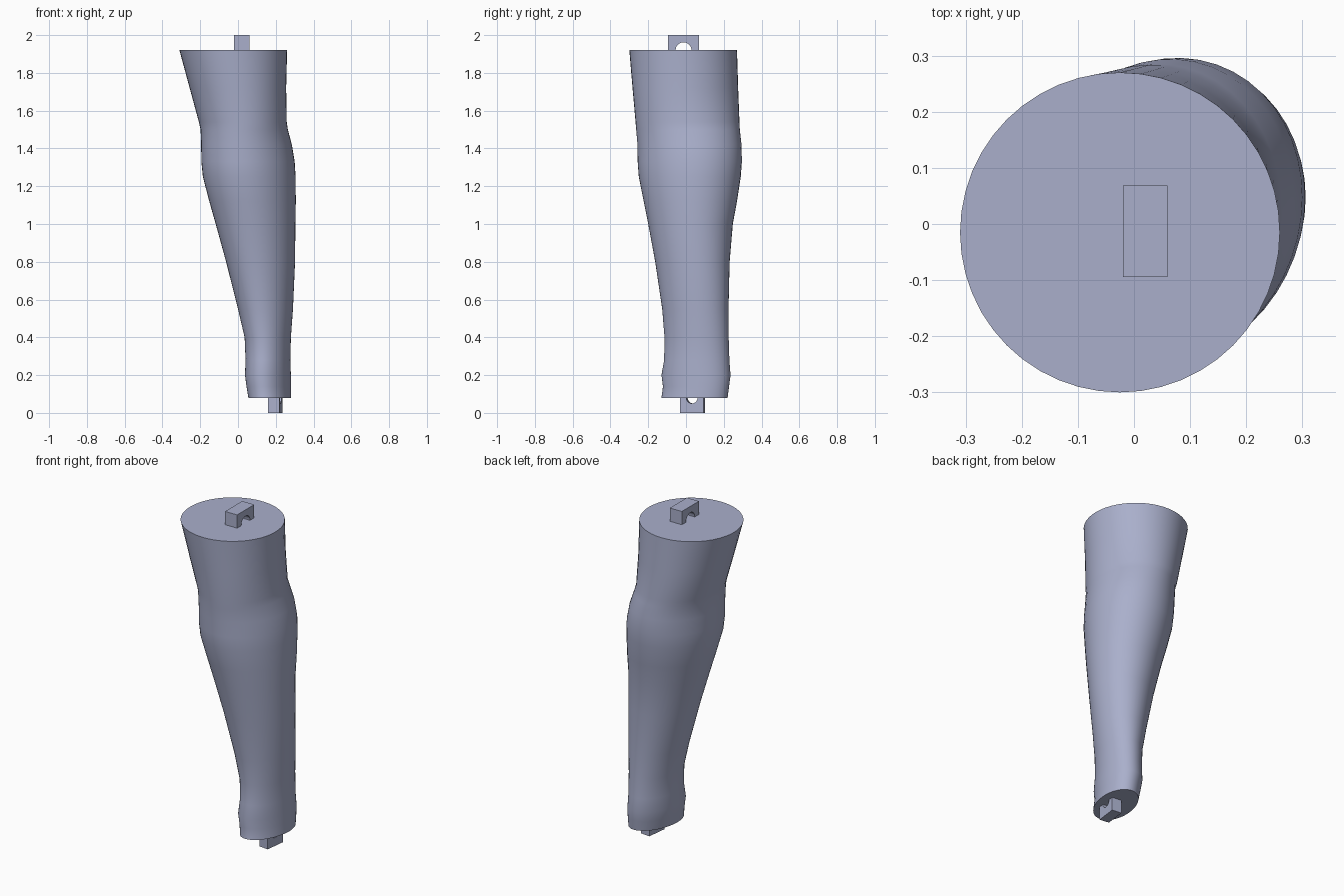
import bpy, bmesh, math
from mathutils import Matrix

if "Cube" in bpy.data.objects:
    bpy.data.objects.remove(bpy.data.objects["Cube"])

mat = bpy.data.materials.new("blue grey")
colour = (0.40, 0.43, 0.60, 1.0)
mat.diffuse_color = colour
mat.use_nodes = True
mat.node_tree.nodes["Principled BSDF"].inputs["Base Color"].default_value = colour


def finish(name, bm, smooth=False):
    bmesh.ops.recalc_face_normals(bm, faces=bm.faces)
    mesh = bpy.data.meshes.new(name)
    bm.to_mesh(mesh)
    bm.free()
    mesh.materials.append(mat)
    obj = bpy.data.objects.new(name, mesh)
    bpy.context.collection.objects.link(obj)
    if smooth:
        bpy.ops.object.select_all(action='DESELECT')
        obj.select_set(True)
        bpy.context.view_layer.objects.active = obj
        bpy.ops.object.shade_smooth_by_angle(angle=math.radians(35))
    return obj


# Leg cross-sections: height, x range, y range, skew of the oval
SECTIONS = [
    (0.08, 0.055, 0.28, -0.13, 0.22, 0.25),
    (0.14, 0.045, 0.28, -0.122, 0.228, 0.25),
    (0.20, 0.037, 0.28, -0.13, 0.236, 0.22),
    (0.28, 0.040, 0.277, -0.116, 0.230, 0.20),
    (0.40, 0.035, 0.280, -0.114, 0.226, 0.18),
    (0.55, 0.000, 0.291, -0.126, 0.225, 0.15),
    (0.80, -0.063, 0.302, -0.163, 0.231, 0.12),
    (1.00, -0.118, 0.304, -0.200, 0.248, 0.10),
    (1.12, -0.152, 0.306, -0.224, 0.270, 0.10),
    (1.25, -0.186, 0.305, -0.250, 0.290, 0.10),
    (1.33, -0.194, 0.300, -0.256, 0.296, 0.10),
    (1.42, -0.195, 0.285, -0.257, 0.294, 0.08),
    (1.50, -0.198, 0.264, -0.264, 0.285, 0.04),
    (1.54, -0.207, 0.258, -0.267, 0.283, 0.0),
    (1.72, -0.256, 0.255, -0.283, 0.276, 0.0),
    (1.92, -0.31, 0.26, -0.30, 0.27, 0.0),
]
SIDES = 48

bm = bmesh.new()
rings = []
for z, x0, x1, y0, y1, skew in SECTIONS:
    ring = []
    for i in range(SIDES):
        t = math.tau * i / SIDES
        x = (x0 + x1) / 2 + (x1 - x0) / 2 * math.cos(t)
        y = (y0 + y1) / 2 + (y1 - y0) / 2 * math.sin(t + skew)
        ring.append(bm.verts.new((x, y, z)))
    rings.append(ring)
for low, high in zip(rings, rings[1:]):
    for i in range(SIDES):
        j = (i + 1) % SIDES
        bm.faces.new((low[i], low[j], high[j], high[i]))
bm.faces.new(rings[0])
bm.faces.new(rings[-1])
finish("lower_leg", bm, smooth=True)


# Connector lug: a block with an arched hole running through it along x
def lug(name, centre, size, radius, up, turn=0.0):
    w, d, h = size
    profile = [(-d / 2, 0), (-d / 2, h), (d / 2, h), (d / 2, 0)]
    profile += [(radius * math.cos(math.pi * i / 16), radius * math.sin(math.pi * i / 16))
                for i in range(17)]
    bm = bmesh.new()
    face = bm.faces.new([bm.verts.new((-w / 2, y, z * up)) for y, z in profile])
    grown = bmesh.ops.extrude_face_region(bm, geom=[face])
    moved = [g for g in grown["geom"] if isinstance(g, bmesh.types.BMVert)]
    bmesh.ops.translate(bm, verts=moved, vec=(w, 0, 0))
    bm.transform(Matrix.Translation(centre) @ Matrix.Rotation(turn, 4, 'Z'))
    finish(name, bm, smooth=True)


lug("top_lug", (0.02, -0.013, 1.92), (0.08, 0.163, 0.08), 0.042, 1)
lug("bottom_lug", (0.197, 0.035, 0.08), (0.06, 0.125, 0.08), 0.03, -1, math.radians(-7))
